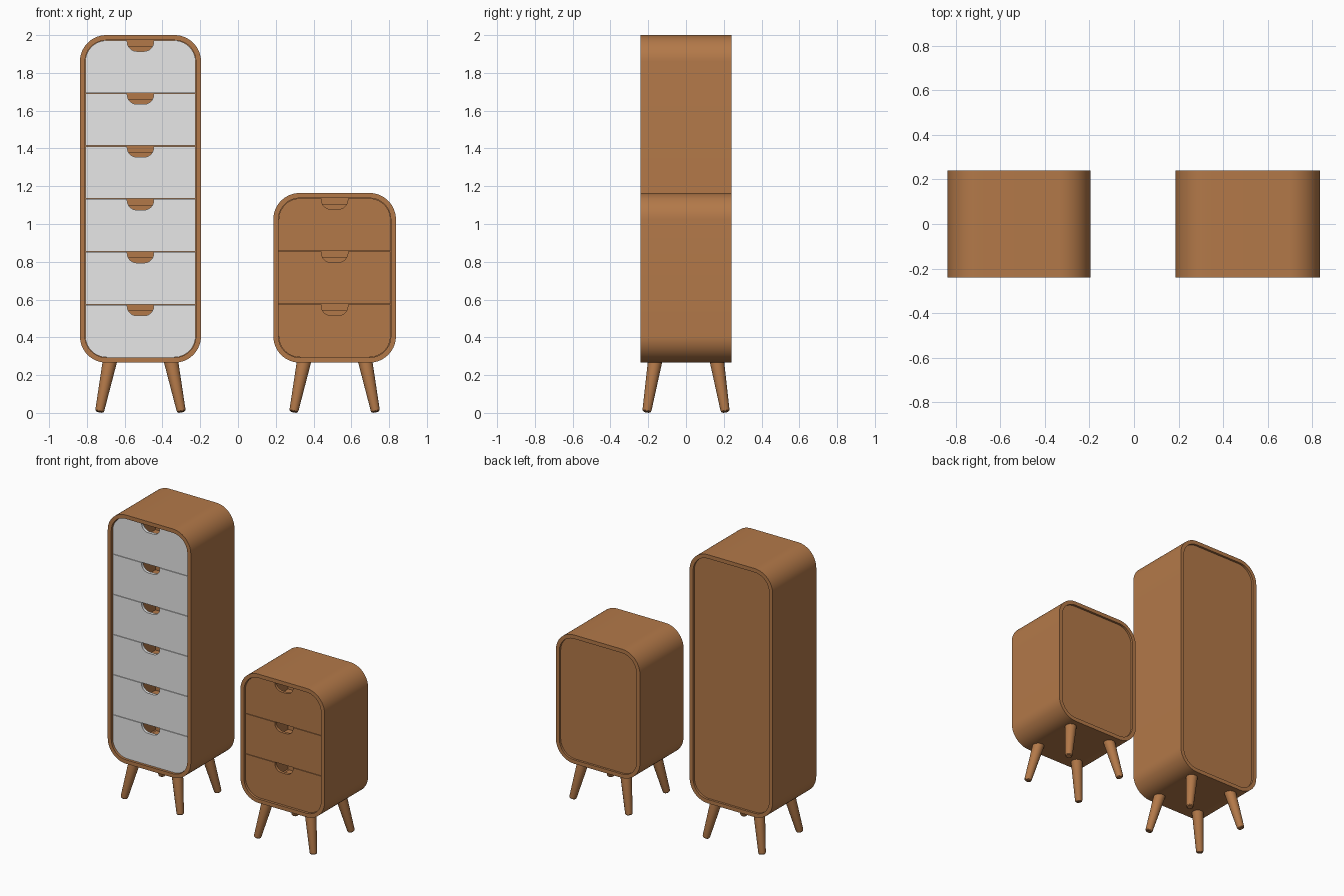
import bpy, bmesh, math
from mathutils import Vector

if "Cube" in bpy.data.objects:
    bpy.data.objects.remove(bpy.data.objects["Cube"])

def material(name, rgb):
    m = bpy.data.materials.new(name)
    m.diffuse_color = (*rgb, 1)
    m.use_nodes = True
    m.node_tree.nodes["Principled BSDF"].inputs["Base Color"].default_value = m.diffuse_color
    return m

WOOD = material("warm wood", (0.45, 0.19, 0.066))
WHITE = material("white paint", (0.8, 0.8, 0.8))

DEPTH = 0.24      # half depth
WALL = 0.027      # shell thickness
RADIUS = 0.14     # outer corner radius
RECESS = 0.015    # fronts and back sit behind the rim
BASE = 0.266      # underside of the shells

def finish(bm, name, mat):
    bmesh.ops.recalc_face_normals(bm, faces=bm.faces)
    mesh = bpy.data.meshes.new(name)
    bm.to_mesh(mesh)
    bm.free()
    mesh.materials.append(mat)
    ob = bpy.data.objects.new(name, mesh)
    bpy.context.collection.objects.link(ob)
    bpy.ops.object.select_all(action='DESELECT')
    ob.select_set(True)
    bpy.context.view_layer.objects.active = ob
    bpy.ops.object.shade_smooth_by_angle(angle=math.radians(30))
    return ob

def arc(cx, cz, r, a0, a1, n=14):
    if r == 0:
        return [(cx, cz)]
    return [(cx + r * math.cos(math.radians(a0 + (a1 - a0) * i / n)),
             cz + r * math.sin(math.radians(a0 + (a1 - a0) * i / n))) for i in range(n + 1)]

def outline(x0, x1, z0, z1, rb, rt, notch=False):
    """Rounded rectangle, with an optional finger notch in the top edge."""
    pts = arc(x0 + rb, z0 + rb, rb, 180, 270) + arc(x1 - rb, z0 + rb, rb, 270, 360)
    pts += arc(x1 - rt, z1 - rt, rt, 0, 90)
    if notch:
        c, w, d, r = (x0 + x1) / 2, 0.07, 0.057, 0.05
        pts += [(c + w, z1)] + arc(c + w - r, z1 - d + r, r, 0, -90, 8)
        pts += arc(c - w + r, z1 - d + r, r, -90, -180, 8) + [(c - w, z1)]
    return pts + arc(x0 + rt, z1 - rt, rt, 90, 180)

def slab(name, pts, y0, y1, mat):
    """Flat panel extruded along y."""
    bm = bmesh.new()
    front = [bm.verts.new((x, y0, z)) for x, z in pts]
    back = [bm.verts.new((x, y1, z)) for x, z in pts]
    bm.faces.new(front)
    bm.faces.new(back[::-1])
    for i in range(len(pts)):
        j = (i + 1) % len(pts)
        bm.faces.new((front[i], back[i], back[j], front[j]))
    return finish(bm, name, mat)

def shell(name, outer, inner):
    """Rounded tube open at front and back."""
    bm = bmesh.new()
    loops = [[bm.verts.new((x, y, z)) for x, z in pts]
             for pts, y in ((outer, -DEPTH), (outer, DEPTH), (inner, DEPTH), (inner, -DEPTH))]
    n = len(outer)
    for k in range(4):
        a, b = loops[k], loops[(k + 1) % 4]
        for i in range(n):
            j = (i + 1) % n
            bm.faces.new((a[i], b[i], b[j], a[j]))
    return finish(bm, name, WOOD)

def leg(name, top, foot):
    """Tapered round leg with a softened foot."""
    top, foot = Vector(top), Vector(foot)
    rot = Vector((0, 0, -1)).rotation_difference(foot - top)
    bm = bmesh.new()
    rings = []
    for t, r in ((0, 0.038), (0.96, 0.024), (0.985, 0.022), (1, 0.017)):
        c = top.lerp(foot, t)
        rings.append([bm.verts.new(c + rot @ Vector((r * math.cos(a), r * math.sin(a), 0)))
                      for a in (2 * math.pi * i / 24 for i in range(24))])
    for a, b in zip(rings, rings[1:]):
        for i in range(24):
            bm.faces.new((a[i], a[(i + 1) % 24], b[(i + 1) % 24], b[i]))
    bm.faces.new(rings[0])
    bm.faces.new(rings[-1])
    return finish(bm, name, WOOD)

def drawer_box(name, x0, x1, z0, z1):
    """Open-topped tray behind a drawer front."""
    bm = bmesh.new()
    y0, y1 = -DEPTH + RECESS + 0.02, DEPTH - 0.05
    lo = [bm.verts.new((x, y, z0)) for x, y in ((x0, y0), (x1, y0), (x1, y1), (x0, y1))]
    hi = [bm.verts.new((v.co.x, v.co.y, z1)) for v in lo]
    bm.faces.new(lo)
    for i in (1, 2, 3):
        j = (i + 1) % 4
        bm.faces.new((lo[i], lo[j], hi[j], hi[i]))
    return finish(bm, name, WOOD)

def cabinet(label, cx, hw, top, drawers, front_mat):
    outer = outline(cx - hw, cx + hw, BASE, top, RADIUS, RADIUS)
    x0, x1, z0, z1 = cx - hw + WALL, cx + hw - WALL, BASE + WALL, top - WALL
    ri = RADIUS - WALL
    inner = outline(x0, x1, z0, z1, ri, ri)
    shell(label + "_shell", outer, inner)
    slab(label + "_back_panel", inner, DEPTH - RECESS - 0.015, DEPTH - RECESS, WOOD)

    # drawers, from the bottom up
    step = (z1 - z0) / drawers
    gap = 0.0015
    for i in range(drawers):
        a, b = z0 + i * step + gap, z0 + (i + 1) * step - gap
        pts = outline(x0 + gap, x1 - gap, a, b, ri if i == 0 else 0,
                      ri if i == drawers - 1 else 0, True)
        y = -DEPTH + RECESS
        slab(f"{label}_drawer_front_{i + 1}", pts, y, y + 0.02, front_mat)
        drawer_box(f"{label}_drawer_box_{i + 1}", x0 + 0.04, x1 - 0.04, a + 0.02, b - 0.03)

    # splayed legs
    for sx, xn in ((-1, "left"), (1, "right")):
        for sy, yn in ((-1, "front"), (1, "back")):
            leg(f"{label}_{yn}_{xn}_leg",
                (cx + sx * 0.161, sy * 0.163, BASE + 0.012),
                (cx + sx * 0.217, sy * 0.208, 0.005))

cabinet("tall_cabinet", -0.5165, 0.3205, 2.0, 6, WHITE)
cabinet("short_cabinet", 0.5115, 0.3245, 1.164, 3, WOOD)
